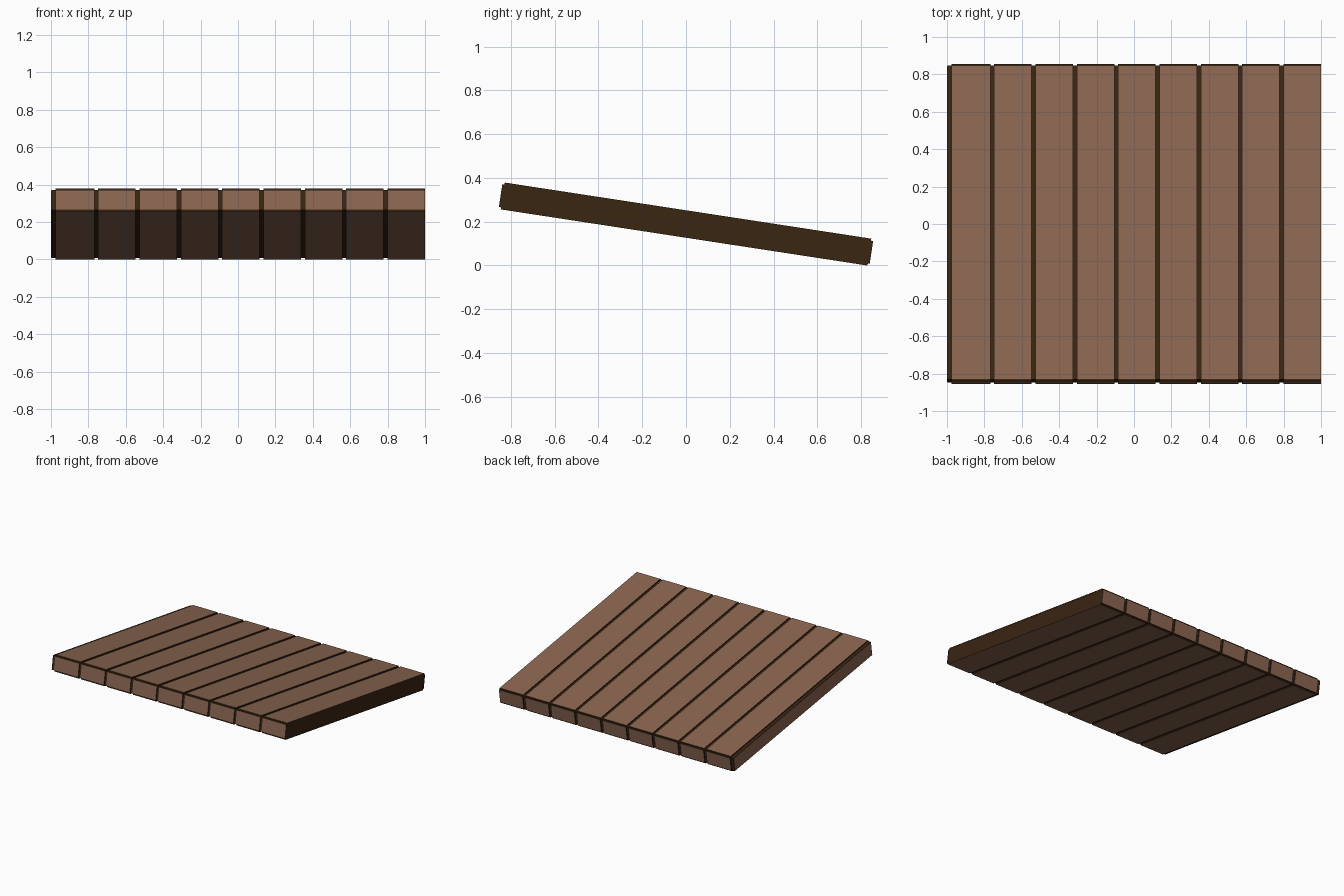
import bpy, bmesh, math
from mathutils import Vector

cube = bpy.data.objects.get("Cube")
if cube:
    bpy.data.objects.remove(cube, do_unlink=True)


def material(name, colour):
    m = bpy.data.materials.new(name)
    m.use_nodes = True
    m.diffuse_color = colour
    m.node_tree.nodes["Principled BSDF"].inputs["Base Color"].default_value = colour
    return m


wood = material("wood brown", (0.26, 0.133, 0.084, 1))
gap = material("dark gap brown", (0.042, 0.019, 0.006, 1))

LENGTH, THICK, RAISE, EDGE = 1.714, 0.124, 0.008, 0.002
TILT = math.radians(-8.7)
core_y = LENGTH / 2 - RAISE
core_z = THICK / 2 - RAISE


def box(name, lo, hi, outward=None):
    """Dark box between two corners; the face pointing outward is wood."""
    lo, hi = Vector(lo), Vector(hi)
    bm = bmesh.new()
    bmesh.ops.create_cube(bm, size=1)
    for v in bm.verts:
        v.co = (lo + hi) / 2 + v.co * (hi - lo)
    bm.normal_update()
    for f in bm.faces:
        if outward and f.normal.dot(Vector(outward)) > 0.9:
            f.material_index = 1
    mesh = bpy.data.meshes.new(name)
    bm.to_mesh(mesh)
    bm.free()
    mesh.materials.append(gap)
    mesh.materials.append(wood)
    ob = bpy.data.objects.new(name, mesh)
    bpy.context.collection.objects.link(ob)
    ob.rotation_euler.x = TILT
    ob.location.z = 0.1894
    return ob


# Dark core showing in the gaps between planks
box("dark_core", (-0.998, -core_y, -core_z), (0.999, core_y, core_z))

# Wood panel on the open side
box("side_panel", (-1, -core_y + EDGE, -core_z + EDGE),
    (-0.998, core_y - EDGE, core_z - EDGE), (-1, 0, 0))

# Nine planks, each faced on top, bottom, front and back
PITCH, GAP = 0.221, 0.02
py, pz = core_y - EDGE, core_z - EDGE
for i in range(9):
    x1 = 1 - i * PITCH
    x0 = x1 - PITCH + GAP if i < 8 else -0.975
    for s, top, end in ((1, "top", "back"), (-1, "bottom", "front")):
        z = sorted((s * core_z, s * THICK / 2))
        box(f"plank_{top}_{i + 1}", (x0, -py, z[0]), (x1, py, z[1]), (0, 0, s))
        y = sorted((s * core_y, s * LENGTH / 2))
        box(f"plank_{end}_{i + 1}", (x0, y[0], -pz), (x1, y[1], pz), (0, s, 0))
